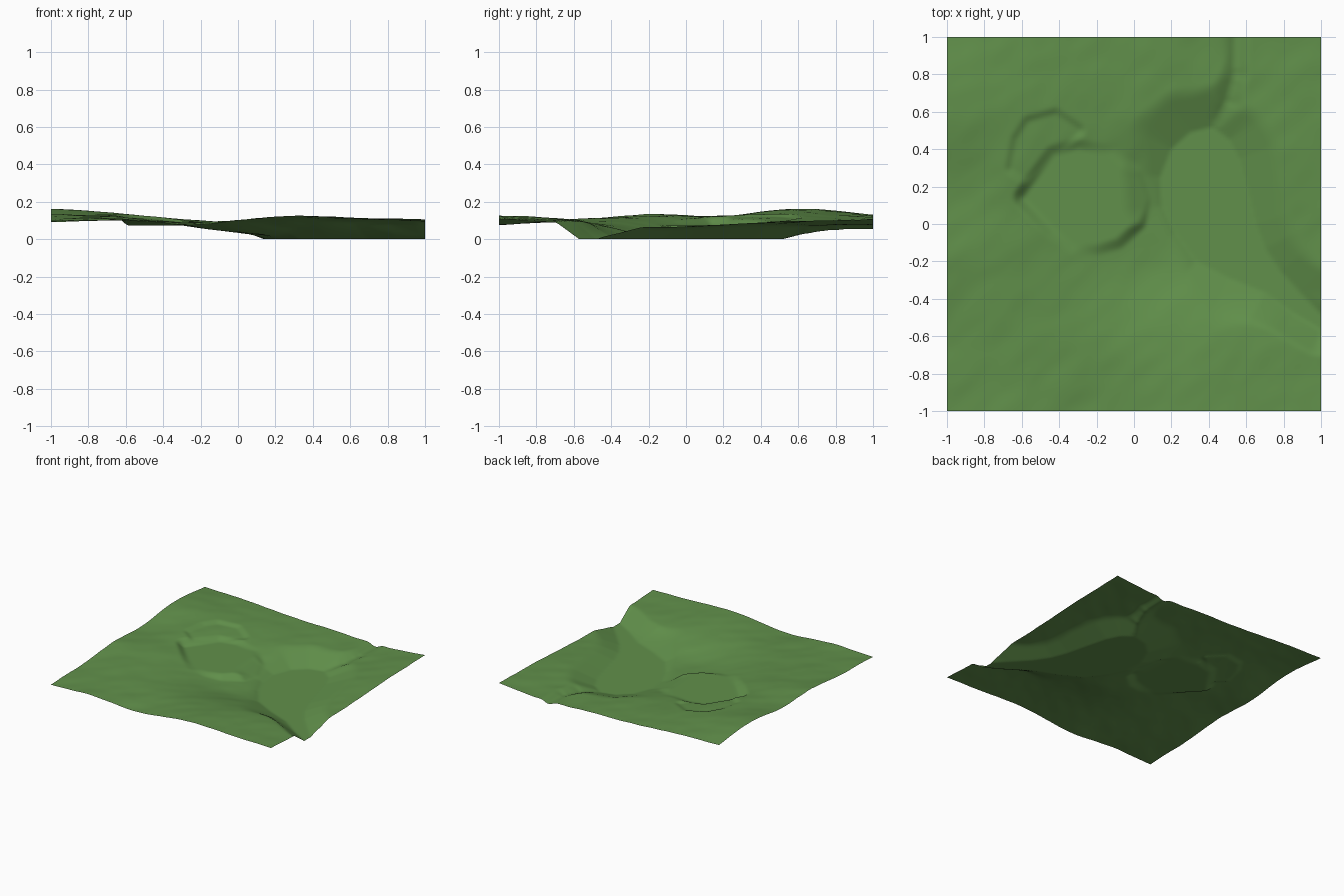
import bpy, bmesh, math
from mathutils import Vector, noise

if "Cube" in bpy.data.objects:
    bpy.data.objects.remove(bpy.data.objects["Cube"])

N = 140  # grid cells per side

# Broad ground heights, rows from y=-1 to y=1, columns from x=-1 to x=1
GROUND = [
    [.095, .100, .077, .122, .115, .105],
    [.105, .105, .092, .100, .100, .088],
    [.135, .112, .060, .025, .040, .068],
    [.125, .118, .068, .020, .058, .080],
    [.160, .136, .100, .078, .072, .100],
    [.130, .118, .100, .085, .080, .108],
]
LAKE = [(.15, .1), (.14, .25), (.2, .4), (.3, .49), (.42, .52), (.51, .45), (.56, .35),
        (.6, .2), (.65, 0), (.7, -.13), (.78, -.25), (.88, -.36), (1, -.48), (1.2, -.57),
        (1, -.57), (.85, -.48), (.7, -.37), (.5, -.29), (.33, -.2), (.22, -.05)]
PAD = [(-.58, .14), (-.5, .25), (-.42, .36), (-.3, .39), (-.12, .35), (-.02, .25), (.02, .13),
       (0, .02), (-.1, -.07), (-.2, -.1), (-.32, -.1), (-.42, -.02)]
TERRACE = [(-.65, .3), (-.62, .45), (-.56, .54), (-.42, .58), (-.3, .5), (-.4, .4), (-.58, .25)]
STREAM = [(.42, .5, 0), (.5, .65, .035), (.545, .8, .053), (.55, 1.05, .056)]


def smooth(t):
    t = min(1, max(0, t))
    return t * t * (3 - 2 * t)


def smooth_min(a, b, k):
    h = max(k - abs(a - b), 0) / k
    return min(a, b) - h * h * k / 4


def cubic(v, t):
    """Catmull-Rom through evenly spaced values, t in 0..len-1."""
    n = len(v) - 1
    i = min(int(t), n - 1)
    f = t - i
    b, c = v[i], v[i + 1]
    a = v[i - 1] if i > 0 else 2 * b - c
    d = v[i + 2] if i + 2 <= n else 2 * c - b
    return b + .5 * f * (c - a + f * (2 * a - 5 * b + 4 * c - d + f * (3 * (b - c) + d - a)))


def segment(x, y, p, q):
    """Distance to segment p-q and position along it."""
    dx, dy = q[0] - p[0], q[1] - p[1]
    t = min(1, max(0, ((x - p[0]) * dx + (y - p[1]) * dy) / (dx * dx + dy * dy)))
    return math.hypot(x - p[0] - t * dx, y - p[1] - t * dy), t


def outside(x, y, poly):
    """Signed distance to an outline, negative inside."""
    best, inside = 9, False
    for p, q in zip(poly, poly[1:] + poly[:1]):
        best = min(best, segment(x, y, p, q)[0])
        if (p[1] > y) != (q[1] > y) and x < p[0] + (y - p[1]) * (q[0] - p[0]) / (q[1] - p[1]):
            inside = not inside
    return -best if inside else best


def height(x, y):
    # Rolling ground with soft diagonal ripples
    z = cubic([cubic(r, (x + 1) * 2.5) for r in GROUND], (y + 1) * 2.5)
    u, v = x + y, x - y
    z += .007 * noise.noise(Vector((u * 1.8, v * 3.2, 3.7)))
    z += .003 * noise.noise(Vector((u * 4.5, v * 7, 8.1)))
    z = max(z, .016)
    # Shallow terrace above the levelled pad
    z -= .014 * (1 - smooth(outside(x, y, TERRACE) / .05))
    # Levelled pad, cut into the hill and filled on the low side
    w = 1 - smooth(outside(x, y, PAD) / .075)
    z += (.073 - z) * w
    # Stream channel
    for p, q in zip(STREAM, STREAM[1:]):
        d, t = segment(x, y, p, q)
        z = smooth_min(z, p[2] + t * (q[2] - p[2]) + .5 * max(0, d - .015), .012)
    # Lake with sloping banks, steeper on the south-east shore
    d = outside(x, y, LAKE)
    if d <= 0:
        return 0
    steep = .38 + .35 * smooth((-y - .35) / .25) * smooth((x - .4) / .4)
    return max(0, smooth_min(z, steep * d, .012 * min(1, d / .04) + 1e-5))


# Terrain sheet
bm = bmesh.new()
bmesh.ops.create_grid(bm, x_segments=N, y_segments=N, size=1)
for v in bm.verts:
    v.co.z = height(v.co.x, v.co.y)
for f in bm.faces:
    f.smooth = True
mesh = bpy.data.meshes.new("terrain")
bm.to_mesh(mesh)
bm.free()
grass = bpy.data.materials.new("grass_green")
grass.diffuse_color = (.12, .28, .07, 1)
grass.use_nodes = True
grass.node_tree.nodes["Principled BSDF"].inputs["Base Color"].default_value = grass.diffuse_color
mesh.materials.append(grass)
terrain = bpy.data.objects.new("terrain", mesh)
bpy.context.collection.objects.link(terrain)
